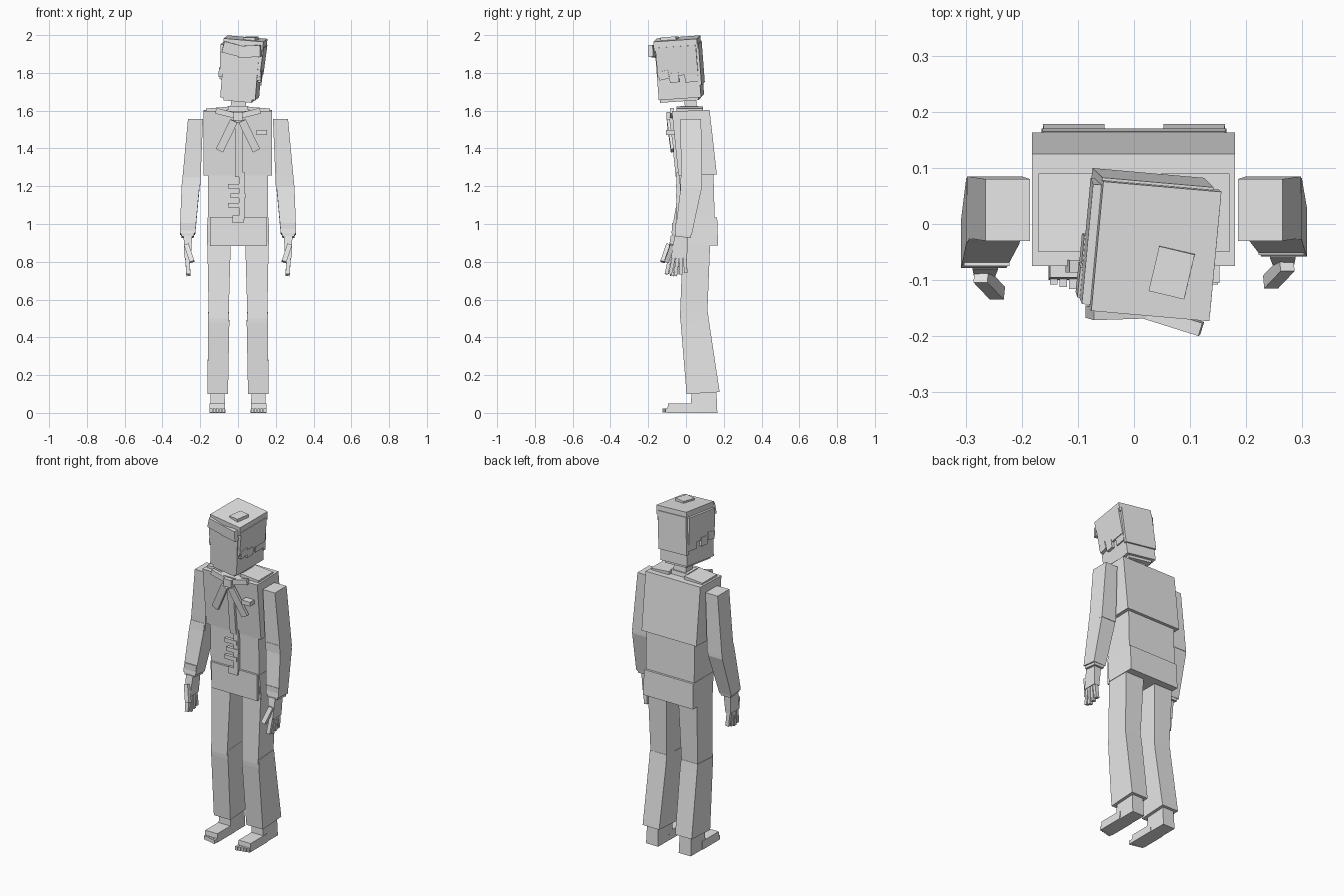
import bpy, bmesh
from math import radians
from mathutils import Matrix, Vector, Euler

old = bpy.data.objects.get("Cube")
if old:
    bpy.data.objects.remove(old, do_unlink=True)

grey = bpy.data.materials.new("plain light grey")
grey.use_nodes = True
grey.diffuse_color = (0.8, 0.8, 0.8, 1)
grey.node_tree.nodes["Principled BSDF"].inputs["Base Color"].default_value = (0.8, 0.8, 0.8, 1)


def finish(name, bm):
    bmesh.ops.recalc_face_normals(bm, faces=bm.faces)
    mesh = bpy.data.meshes.new(name)
    bm.to_mesh(mesh)
    bm.free()
    mesh.materials.append(grey)
    obj = bpy.data.objects.new(name, mesh)
    bpy.context.collection.objects.link(obj)
    return obj


def box(name, loc, size, rot=(0, 0, 0), frame=Matrix()):
    """Rotated block, angles in degrees, optionally inside a parent frame."""
    bm = bmesh.new()
    bmesh.ops.create_cube(bm, size=1)
    turn = Euler([radians(a) for a in rot]).to_matrix().to_4x4()
    bm.transform(frame @ Matrix.Translation(loc) @ turn @ Matrix.Diagonal((*size, 1)))
    return finish(name, bm)


def loft(name, rings, side=1, slope=0):
    """Four-sided limb through (z, x0, x1, y0, y1); slope tilts the end rings."""
    bm = bmesh.new()
    loops = []
    for z, x0, x1, y0, y1 in rings:
        mid = (y0 + y1) / 2
        corners = ((x0, y0), (x1, y0), (x1, y1), (x0, y1))
        loops.append([bm.verts.new((side * x, y, z + slope * (y - mid))) for x, y in corners])
    for a, b in zip(loops, loops[1:]):
        for i in range(4):
            j = (i + 1) % 4
            bm.faces.new((a[i], a[j], b[j], b[i]))
    bm.faces.new(loops[0])
    bm.faces.new(loops[-1])
    return finish(name, bm)


# Torso: leaning chest, waist and jacket hem
loft("chest", [(1.26, -.182, .18, -.04, .163), (1.6, -.182, .18, -.075, .125)], slope=.03)
loft("waist", [(.92, -.16, .16, -.025, .155), (1.28, -.16, .16, -.035, .145)])
loft("jacket_hem", [(.885, -.165, .165, -.015, .17), (1.035, -.162, .162, -.03, .165)])
box("hem_front_panel", (.003, -.03, .96), (.303, .02, .155))
box("belt_buckle", (0, -.042, 1.025), (.06, .015, .04))

# Button placket, with small uneven toggles
box("placket_upper", (.005, -.062, 1.42), (.04, .02, .34), (6, 0, 0))
box("placket_lower", (.02, -.04, 1.15), (.03, .02, .25))
for i in range(3):
    box("toggle", (-.012 + .012 * (i % 2), -.045, 1.1 + .045 * i * 1.1), (.08, .018, .024))

# Neck, collar, ribbon and pocket
loft("neck_base", [(1.59, -.06, .06, -.03, .07), (1.625, -.055, .055, -.03, .065)])
loft("neck", [(1.6, -.04, .04, -.005, .06), (1.69, -.035, .045, -.01, .05)])
for s, label in ((-1, "right"), (1, "left")):
    box(label + "_collar_shoulder", (s * .11, .02, 1.607), (.12, .14, .018), (0, s * 5, 0))
    box(label + "_collar_flap", (s * .06, -.075, 1.585), (.12, .022, .03), (0, -s * 14, 0))
    box(label + "_ribbon_tail", (s * .06, -.083, 1.467), (.042, .016, .175), (7, -s * 26, 0))
box("ribbon_knot", (0, -.09, 1.57), (.05, .025, .045))
box("pocket_flap", (.125, -.08, 1.485), (.055, .05, .025))

# Arms and hands
for s, label in ((-1, "right"), (1, "left")):
    d = -.02 if s < 0 else 0
    loft(label + "_upper_arm", [(1.555, .185, .265, -.03, .08),
                                (1.2, .2, .298, -.025, .085)], s)
    loft(label + "_forearm", [(1.24, .203, .294, -.028, .083),
                              (1.19, .204, .299, -.028 + d / 3, .082),
                              (.945, .227, .308, -.058 + d, .03 + d)], s, slope=-.1)
    loft(label + "_cuff", [(1.0, .222, .303, -.055 + d, .037 + d),
                           (.93, .235, .3, -.055 + d, .025 + d)], s, slope=-.1)
    loft(label + "_palm", [(.94, .242, .288, -.06 + d, .012 + d),
                           (.82, .25, .284, -.08 + d, .005 + d)], s)
    for i in range(4):
        box(label + "_finger", (s * .266, -.073 + .023 * i + d, .777 + .008 * abs(i - 1)),
            (.022, .018, .105), (-12 + 5 * i, s * 4, 0))
    box(label + "_thumb", (s * .258, -.088 + d, .845), (.026, .024, .1), (-18, s * 18, 0))

# Legs, trouser hems and bare feet
for s, label in ((-1, "right"), (1, "left")):
    loft(label + "_thigh", [(.95, .037, .163, -.015, .13), (.5, .05, .155, -.032, .112)], s)
    loft(label + "_shin", [(.53, .048, .158, -.03, .115), (.48, .046, .158, -.028, .122),
                           (.105, .053, .162, .003, .178)], s, slope=.06)
    loft(label + "_heel", [(0, .068, .148, .025, .166), (.14, .072, .144, .03, .16)], s)
    loft(label + "_foot", [(0, .066, .152, -.1, .06), (.05, .07, .15, -.095, .06)], s)
    for i in range(5):
        reach = .028 - .004 * i
        box(label + "_toe", (s * (.075 + .017 * i), -.1 - reach / 2 + .004, .012),
            (.014, reach, .022))

# Head frame, tilted and turned
turn = Euler((radians(4), radians(5), radians(-5))).to_matrix().to_4x4()
head = Matrix.Translation((.02, -.035, 1.81)) @ turn
box("head", (0, 0, 0), (.187, .225, .28), frame=head)
box("jaw", (0, -.005, -.138), (.15, .205, .035), frame=head)
box("hair_cap", (.006, 0, .147), (.212, .232, .052), frame=head)
box("hair_tuft", (.037, -.035, .173), (.065, .082, .028), (0, -6, -8), head)
box("hair_back", (0, .112, .035), (.2, .018, .22), frame=head)
box("right_fringe", (-.045, -.117, .12), (.11, .022, .06), (0, 10, 6), head)
box("left_fringe", (.045, -.122, .117), (.12, .024, .062), (0, -8, -12), head)
for s, label in ((-1, "right"), (1, "left")):
    box(label + "_side_hair", (s * .1, .0, .063), (.022, .215, .155), (0, s * 3, 0), head)
    box(label + "_sideburn", (s * .1, -.02, -.025), (.02, .05, .05), frame=head)
    box(label + "_hair_lock", (s * .103, -.075, -.008), (.02, .055, .045), (8, 0, 0), head)
    box(label + "_nape_lock", (s * .095, .07, -.025), (.014, .07, .06), frame=head)
